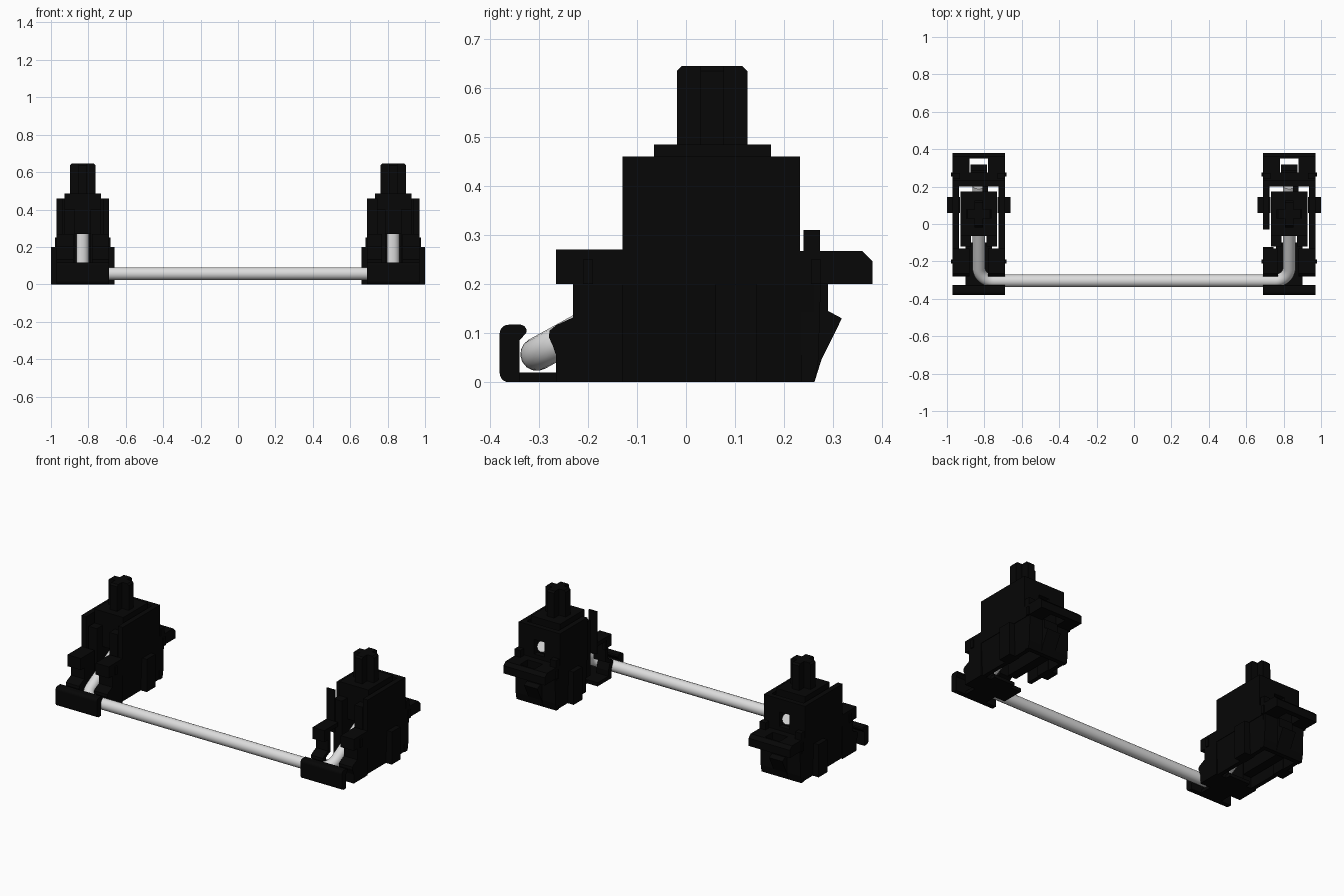
import bpy, bmesh, math
from mathutils import Vector

if "Cube" in bpy.data.objects:
    bpy.data.objects.remove(bpy.data.objects["Cube"])


def material(name, value, rough):
    m = bpy.data.materials.new(name)
    m.use_nodes = True
    col = (value, value, value, 1)
    m.diffuse_color = col
    node = m.node_tree.nodes["Principled BSDF"]
    node.inputs["Base Color"].default_value = col
    node.inputs["Roughness"].default_value = rough
    return m


black = material("black plastic", 0.002, 0.6)
steel = material("pale steel", 0.72, 0.4)
centre = 0.0
tag = ""


def prism(name, profile, lo, hi, axis="x"):
    """Extrude a (horizontal, z) profile from lo to hi along x or y."""
    bm = bmesh.new()
    place = (lambda h, z: (centre + lo, h, z)) if axis == "x" else (lambda h, z: (centre + h, lo, z))
    face = bm.faces.new([bm.verts.new(place(h, z)) for h, z in profile])
    out = bmesh.ops.extrude_face_region(bm, geom=[face])
    step = Vector((hi - lo, 0, 0) if axis == "x" else (0, hi - lo, 0))
    bmesh.ops.translate(bm, verts=[v for v in out["geom"] if isinstance(v, bmesh.types.BMVert)], vec=step)
    bmesh.ops.recalc_face_normals(bm, faces=bm.faces)
    mesh = bpy.data.meshes.new(name)
    bm.to_mesh(mesh)
    bm.free()
    mesh.materials.append(black)
    ob = bpy.data.objects.new(tag + name, mesh)
    bpy.context.collection.objects.link(ob)
    return ob


def box(name, x, y, z):
    return prism(name, [(y[0], z[0]), (y[1], z[0]), (y[1], z[1]), (y[0], z[1])], x[0], x[1])


def span(side, a, b):
    """An x range at distance a to b on one side of the housing."""
    return sorted((side * a, side * b))


def chamfered(a, b, lo, hi, c):
    return [(a, lo), (b, lo), (b, hi - c), (b - c, hi), (a + c, hi), (a, hi - c)]


def arc(h, z, r, start, end, steps=5):
    angles = [math.radians(start + (end - start) * i / steps) for i in range(steps + 1)]
    return [(h + r * math.cos(a), z + r * math.sin(a)) for a in angles]


# Front edge of the cheeks, hollowed to clear the wire
cheek_front = [(-.265, .0), (-.265, .055), (-.272, .075), (-.28, .092), (-.278, .105),
               (-.265, .116), (-.23, .132), (-.23, .2), (-.265, .2), (-.265, .27), (-.13, .27)]
solid_cheek = cheek_front + [(-.13, 0)]
open_cheek = cheek_front + [(-.13, .245), (-.205, .245), (-.205, .12), (-.25, .1), (-.235, .055),
                            (-.235, .022), (-.13, .022), (-.13, 0)]
flange_end = [(.38, .2), (.38, .247), (.36, .267)]


def build_housing(gap_side):
    # Front hook holding the wire, with its floor
    hook = ([(-.34, 0), (-.34, .085)] + arc(-.337, .105, .012, -60, 90, 4)
            + arc(-.362, .099, .018, 90, 180) + arc(-.362, .018, .018, 180, 270))
    prism("front_hook", hook, -.14, .14)
    box("hook_floor", (-.07, .07), (-.345, -.1), (0, .02))

    # Two sides: cheeks, walls, flange rails and clips
    for s in (-1, 1):
        front = -.13
        if s == gap_side:
            front = -.03
            prism("open_cheek", open_cheek, *span(s, .06, .14))
            box("corner_strip", span(s, .085, .14), (-.13, -.122), (.2, .46))
        else:
            prism("solid_cheek", solid_cheek, *span(s, .05, .14))
        lower = [(s * .105, .2), (s * .137, .2), (s * .13, 0), (s * .105, 0)]
        prism("lower_wall", lower, front, .26, "y")
        box("upper_wall", span(s, .108, .14), (front, .233), (.2, .46))
        prism("rear_flange_side", [(.2, .2)] + flange_end + [(.2, .267)], *span(s, .05, .14))
        box("side_clip", span(s, .1, .17), (.06, .145), (0, .2))
        box("rear_nub", span(s, .1, .14), (.24, .273), (.26, .31))
        box("rear_rib", span(s, .13, .148), (.255, .275), (.2, .25))
        box("front_rib", span(s, .13, .148), (-.21, -.19), (.2, .25))
        box("back_post", span(s, .035, .115), (.2, .233), (.2, .46))

    # Back wall with a window, rear flange and snap clip
    box("back_lintel", (-.04, .04), (.2, .233), (.38, .46))
    box("back_sill", (-.04, .04), (.2, .233), (.2, .29))
    box("flange_inner_bar", (-.055, .055), (.2, .275), (.2, .267))
    prism("flange_outer_bar", [(.35, .2)] + flange_end + [(.35, .267)], -.055, .055)
    prism("rear_wall", [(.235, .2), (.275, .2), (.27, .045), (.262, 0), (.235, 0)], -.135, .135)
    prism("rear_snap", [(.25, .2), (.29, .2), (.29, .145), (.318, .13), (.276, .045), (.262, 0), (.25, 0)],
          -.045, .045)

    # Sliding stem with a channel for the wire and a cross post
    for s in (-1, 1):
        box("stem_cheek", span(s, .042, .098), (-.065, .173), (.06, .485))
        box("stem_foot", span(s, .042, .098), (-.12, -.06), (.06, .4))
    box("stem_front", (-.05, .05), (-.065, -.02), (.27, .485))
    box("stem_cap", (-.05, .05), (-.065, .173), (.4, .485))
    box("stem_rear_key", (.02, .05), (.17, .2), (.39, .44))
    prism("post_long", chamfered(-.018, .125, .48, .645, .01), -.024, .024)
    prism("post_cross", chamfered(-.069, .069, .48, .645, .01), .03, .077, "y")


for centre, tag, gap in ((-.83, "right_", 0), (.83, "left_", -1)):
    build_housing(gap)

# Steel wire: straight bar, rounded corners, ends rising through the stems
rise = Vector((0, .876, .482))
corner = Vector((.83, -.304, .057))
bend = .08
half = []
for i in range(11):
    t = math.pi / 2 * i / 10
    half.append(corner + Vector((bend * (math.sin(t) - 1), 0, 0)) + rise * bend * (1 - math.cos(t)))
half.append(corner + rise * .58)
path = [Vector((-p.x, p.y, p.z)) for p in reversed(half)] + half
curve = bpy.data.curves.new("wire_path", "CURVE")
curve.dimensions = "3D"
curve.bevel_depth = .034
curve.bevel_resolution = 6
curve.use_fill_caps = True
spline = curve.splines.new("POLY")
spline.points.add(len(path) - 1)
for point, p in zip(spline.points, path):
    point.co = (*p, 1)
curve.materials.append(steel)
wire = bpy.data.objects.new("wire", curve)
bpy.context.collection.objects.link(wire)
bpy.ops.object.select_all(action="DESELECT")
wire.select_set(True)
bpy.context.view_layer.objects.active = wire
bpy.ops.object.convert(target="MESH")
bpy.ops.object.shade_smooth_by_angle(angle=math.radians(40))
